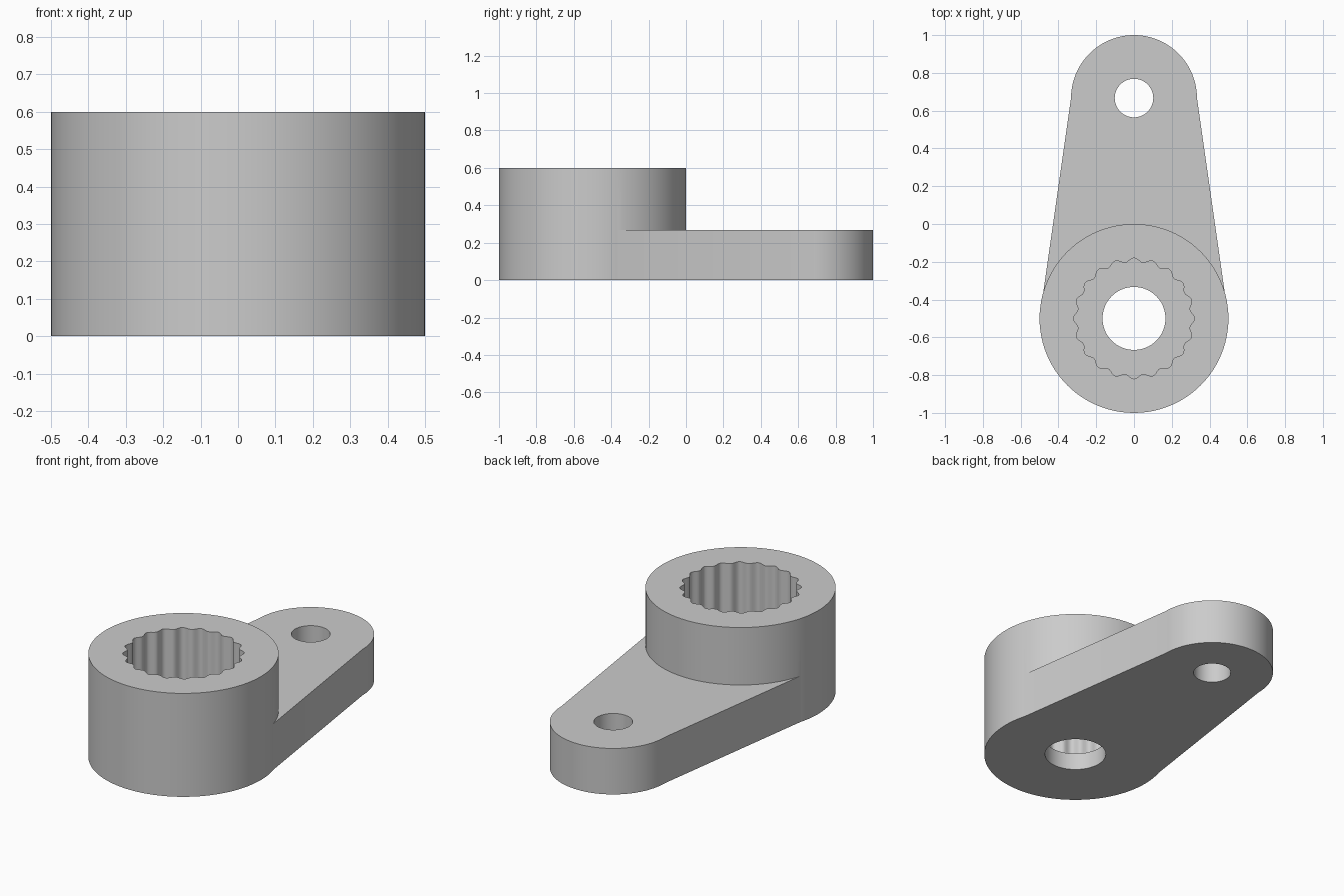
import bpy, bmesh
from math import sin, cos, pi, radians

HUB_Y, HUB_R, HUB_H = -0.5, 0.5, 0.6
TIP_Y, TIP_R, ARM_H = 2 / 3, 1 / 3, 4 / 15
FLOOR = 0.1
TEETH = 20

cube = bpy.data.objects.get("Cube")
if cube:
    bpy.data.objects.remove(cube, do_unlink=True)

grey = bpy.data.materials.new("plain grey")
grey.use_nodes = True
colour = (0.6, 0.6, 0.6, 1)
grey.diffuse_color = colour
grey.node_tree.nodes["Principled BSDF"].inputs["Base Color"].default_value = colour


def arc(cy, radius, start, end, steps):
    """Points on a circle centred at (0, cy), both ends included."""
    angles = [start + (end - start) * i / steps for i in range(steps + 1)]
    return [(radius * cos(a), cy + radius * sin(a)) for a in angles]


def circle(cy, radius, steps=96):
    return arc(cy, radius, 0, 2 * pi, steps)[:-1]


def prism(name, outline, z0, z1):
    """Extrude a closed outline from z0 to z1."""
    bm = bmesh.new()
    face = bm.faces.new([bm.verts.new((x, y, z0)) for x, y in outline])
    top = bmesh.ops.extrude_face_region(bm, geom=[face])["geom"]
    verts = [v for v in top if isinstance(v, bmesh.types.BMVert)]
    bmesh.ops.translate(bm, verts=verts, vec=(0, 0, z1 - z0))
    bmesh.ops.recalc_face_normals(bm, faces=bm.faces)
    mesh = bpy.data.meshes.new(name)
    bm.to_mesh(mesh)
    bm.free()
    mesh.materials.append(grey)
    obj = bpy.data.objects.new(name, mesh)
    bpy.context.collection.objects.link(obj)
    return obj


def combine(target, tool, operation):
    """Apply a boolean and discard the tool."""
    tool.hide_render = True
    mod = target.modifiers.new(operation.lower(), 'BOOLEAN')
    mod.operation, mod.solver, mod.object = operation, 'EXACT', tool
    bpy.context.view_layer.objects.active = target
    bpy.ops.object.modifier_apply(modifier=mod.name)
    bpy.data.objects.remove(tool, do_unlink=True)


# Round hub
body = prism("lever_arm", circle(HUB_Y, HUB_R), 0, HUB_H)

# Tapered arm with a rounded tip, running into the hub
arm_outline = [(-HUB_R, HUB_Y), (HUB_R, HUB_Y)] + arc(TIP_Y, TIP_R, 0, pi, 48)
combine(body, prism("arm", arm_outline, 0, ARM_H), 'UNION')

# Toothed socket in the hub, its walls a shallow wave
steps = TEETH * 10
wave = []
for i in range(steps):
    a = 2 * pi * i / steps
    r = 0.309 + 0.011 * cos(TEETH * a)
    wave.append((r * cos(a), HUB_Y + r * sin(a)))
combine(body, prism("socket_cutter", wave, FLOOR, HUB_H + 0.1), 'DIFFERENCE')

# Screw hole in the socket floor and rod hole in the tip
combine(body, prism("screw_cutter", circle(HUB_Y, 1 / 6, 64), -0.1, FLOOR + 0.1), 'DIFFERENCE')
combine(body, prism("rod_cutter", circle(TIP_Y, 0.102, 64), -0.1, ARM_H + 0.1), 'DIFFERENCE')

# Smooth round walls, keep rims sharp
bpy.ops.object.select_all(action='DESELECT')
body.select_set(True)
bpy.context.view_layer.objects.active = body
bpy.ops.object.shade_smooth_by_angle(angle=radians(30))
